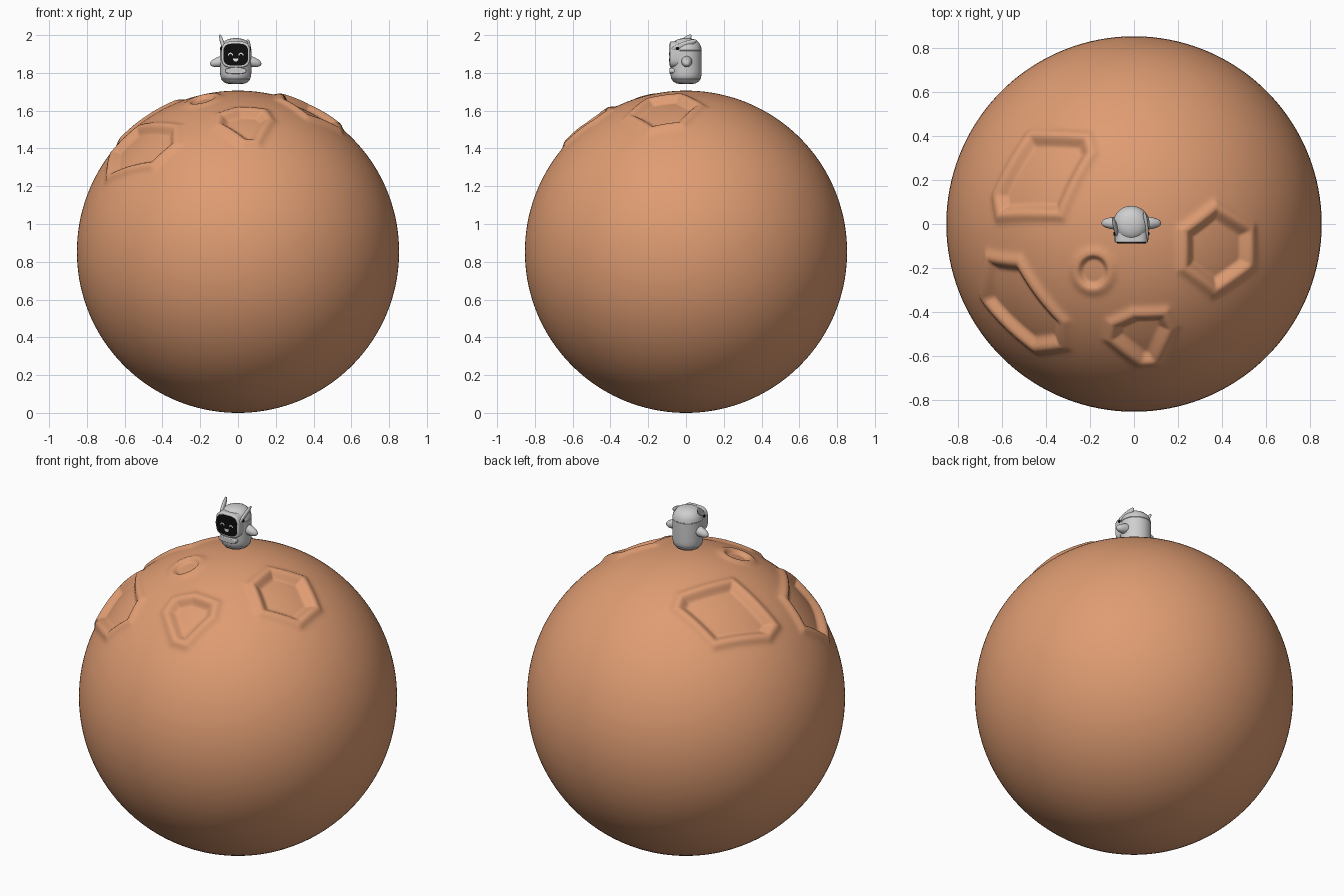
import bpy, bmesh, math
from mathutils import Vector

if "Cube" in bpy.data.objects:
    bpy.data.objects.remove(bpy.data.objects["Cube"])

R = 0.853
CX = -0.012          # robot centre line


def material(name, rgb):
    m = bpy.data.materials.new(name)
    m.diffuse_color = (*rgb, 1)
    m.use_nodes = True
    m.node_tree.nodes["Principled BSDF"].inputs["Base Color"].default_value = m.diffuse_color
    return m


ORANGE = material("orange rock", (0.74, 0.335, 0.17))
GREY = material("light grey", (0.62, 0.62, 0.62))
BLACK = material("black", (0.004, 0.004, 0.004))
WHITE = material("white", (0.95, 0.95, 0.95))


def make(name, verts, faces, mat, angle=40):
    me = bpy.data.meshes.new(name)
    me.from_pydata([tuple(v) for v in verts], [], faces)
    bm = bmesh.new()
    bm.from_mesh(me)
    bmesh.ops.recalc_face_normals(bm, faces=bm.faces)
    bm.to_mesh(me)
    bm.free()
    me.materials.append(mat)
    ob = bpy.data.objects.new(name, me)
    bpy.context.collection.objects.link(ob)
    bpy.ops.object.select_all(action='DESELECT')
    ob.select_set(True)
    bpy.context.view_layer.objects.active = ob
    bpy.ops.object.shade_smooth_by_angle(angle=math.radians(angle))
    return ob


def lathe(name, profile, mat, origin, axis, n=32, flat=1.0, side=(0, 1, 0)):
    """Revolve (radius, height) points about an axis; flat squashes one direction."""
    w = Vector(axis).normalized()
    u = Vector(side)
    u = (u - w * u.dot(w)).normalized()
    v = w.cross(u)
    o = Vector(origin)
    verts, faces = [], []
    for r, h in profile:
        for i in range(n):
            a = 2 * math.pi * i / n
            verts.append(o + w * h + u * (r * math.cos(a)) + v * (r * flat * math.sin(a)))
    for k in range(len(profile) - 1):
        for i in range(n):
            j = (i + 1) % n
            faces.append((k * n + i, k * n + j, (k + 1) * n + j, (k + 1) * n + i))
    faces.append(tuple(range(n))[::-1])
    faces.append(tuple(range((len(profile) - 1) * n, len(profile) * n)))
    return make(name, verts, faces, mat)


def plate(name, pts, y0, y1, mat, bevel=0.0):
    """Outline in x, z drawn between two y depths."""
    n = len(pts)
    verts = [(x, y, z) for y in (y0, y1) for x, z in pts]
    faces = [tuple(range(n)), tuple(range(2 * n - 1, n - 1, -1))]
    faces += [(i, (i + 1) % n, n + (i + 1) % n, n + i) for i in range(n)]
    ob = make(name, verts, faces, mat)
    if bevel:
        b = ob.modifiers.new("bevel", 'BEVEL')
        b.width, b.segments, b.limit_method = bevel, 3, 'ANGLE'
        b.angle_limit = math.radians(60)
    return ob


def squircle(cx, cz, a, b, p=4, n=40):
    out = []
    for i in range(n):
        t = 2 * math.pi * i / n
        c, s = math.cos(t), math.sin(t)
        out.append((cx + a * math.copysign(abs(c) ** (2 / p), c),
                    cz + b * math.copysign(abs(s) ** (2 / p), s)))
    return out


# --- planet with craters: rim crests as seen from the top ---
outlines = [
    [(-.47, .405), (-.21, .395), (-.19, .32), (-.33, .04), (-.61, .035), (-.625, .13)],
    [(-.66, -.15), (-.52, -.17), (-.32, -.44), (-.32, -.55), (-.45, -.565), (-.68, -.34)],
    [(.37, .08), (.53, -.02), (.53, -.19), (.365, -.305), (.225, -.2), (.225, -.03)],
    [(-.1, -.45), (0, -.405), (.14, -.4), (.17, -.47), (.1, -.625), (.03, -.63), (-.11, -.52)],
    [(-.185 + .08 * math.cos(k * math.pi / 10), -.215 + .085 * math.sin(k * math.pi / 10))
     for k in range(20)],
]
craters = []
for o in outlines:
    p3 = [Vector((x, y, math.sqrt(R * R - x * x - y * y))) for x, y in o]
    c = sum(p3, Vector()) / len(p3)
    n = c.normalized()
    u = n.orthogonal().normalized()
    v = n.cross(u)
    flat2 = [(p.dot(u), p.dot(v)) for p in p3]
    reach = max((p - c).length for p in p3) + 0.09
    craters.append((n * R, u, v, flat2, reach, 0.6 if len(o) > 10 else 1.0))


def signed_distance(px, py, poly):
    best, inside = 9.0, False
    for i in range(len(poly)):
        (ax, ay), (bx, by) = poly[i - 1], poly[i]
        dx, dy = bx - ax, by - ay
        t = max(0, min(1, ((px - ax) * dx + (py - ay) * dy) / (dx * dx + dy * dy)))
        best = min(best, math.hypot(px - ax - t * dx, py - ay - t * dy))
        if (ay > py) != (by > py) and px < ax + (py - ay) * dx / dy:
            inside = not inside
    return -best if inside else best


def relief(p):
    for c, u, v, poly, reach, k in craters:
        if (p - c).length < reach:
            d = signed_distance(p.dot(u), p.dot(v), poly)
            h, depth = 0.016 * k, 0.022 * k
            if d >= 0:
                f = h * math.exp(-(d / 0.026) ** 2)
            else:
                t = min(1, max(0, (-d - 0.006) / (0.05 * k)))
                f = h - (h + depth) * t * t * (3 - 2 * t)
            if abs(f) > 1e-5:
                return f
    return 0.0


SEG = 320
thetas = [math.radians(68) * i / 130 for i in range(1, 131)]
thetas += [math.radians(68 + 112 * i / 46) for i in range(1, 46)]
verts, faces = [Vector((0, 0, 2 * R))], []
for t in thetas:
    for i in range(SEG):
        a = 2 * math.pi * i / SEG
        d = Vector((math.sin(t) * math.cos(a), math.sin(t) * math.sin(a), math.cos(t)))
        verts.append(d * (R + relief(d * R)) + Vector((0, 0, R)))
verts.append(Vector((0, 0, 0)))
last = len(verts) - 1
for i in range(SEG):
    j = (i + 1) % SEG
    faces.append((0, 1 + i, 1 + j))
    for k in range(len(thetas) - 1):
        a, b = 1 + k * SEG, 1 + (k + 1) * SEG
        faces.append((a + i, b + i, b + j, a + j))
    faces.append((last, last - SEG + j, last - SEG + i))
make("planet", verts, faces, ORANGE, 80)

# --- robot body: capsule with grooves at hip and head ---
body = [(.03, 1.741), (.05, 1.744), (.066, 1.753), (.077, 1.766), (.075, 1.768), (.078, 1.771),
        (.082, 1.79), (.083, 1.81), (.083, 1.917), (.081, 1.919), (.083, 1.921), (.080, 1.938),
        (.072, 1.956), (.058, 1.970), (.040, 1.979), (.020, 1.983), (.004, 1.984)]
lathe("body", body, GREY, (CX, 0, 0), (0, 0, 1), 48)

# --- face: frame, visor, eyes, mouth, chest pouch ---
plate("face_frame", squircle(CX, 1.897, .076, .070, 3.5), -.085, -.01, GREY, .008)
plate("visor", squircle(CX, 1.897, .066, .058, 3.5), -.088, -.082, BLACK)
for s, side in ((-1, "left"), (1, "right")):
    ex = CX + s * .028
    arc = [(ex + r * math.cos(math.pi * k / 8), 1.893 + r * math.sin(math.pi * k / 8))
           for r, ks in ((.014, range(9)), (.008, range(8, -1, -1))) for k in ks]
    plate(side + "_eye", arc, -.0895, -.087, WHITE)
mouth = [(CX + .015 * math.cos(math.pi * k / 10), 1.877 - .017 * math.sin(math.pi * k / 10))
         for k in range(11)]
plate("mouth", mouth, -.0895, -.087, WHITE)
plate("pouch", squircle(CX, 1.811, .056, .016, 3), -.088, -.04, GREY, .004)

# --- arms: tapered, rounded tips ---
for s, side in ((-1, "left"), (1, "right")):
    lathe(side + "_arm", [(.027, 0), (.029, .015), (.026, .035), (.021, .055), (.014, .068),
                          (.007, .074), (.001, .0755)],
          GREY, (CX + s * .062, .004, 1.864), (s, 0, -.25), 24)


# --- ears: flattened leaves, one upright and one folded back ---
def ear(name, a, b, radius, side):
    a, b = Vector(a), Vector(b)
    L = (b - a).length
    prof = [(max(.0005, radius * math.sin(math.pi * k / 14) ** .8), L * (1 - math.cos(math.pi * k / 14)) / 2)
            for k in range(15)]
    lathe(name, prof, GREY, a, b - a, 20, .55, side)


ear("left_ear", (-.070, -.070, 1.915), (-.096, .028, 2.0), .018, (0, 1, -1))
ear("right_ear", (.060, -.078, 1.922), (.048, .055, 1.972), .018, (0.3, 0, 1))
for s, side in ((-1, "left"), (1, "right")):
    lathe(side + "_ear_pivot", [(.008, 0), (.008, .006), (.005, .008)], BLACK,
          (CX + s * .074, -.045, 1.929), (s, 0, 0), 16)
